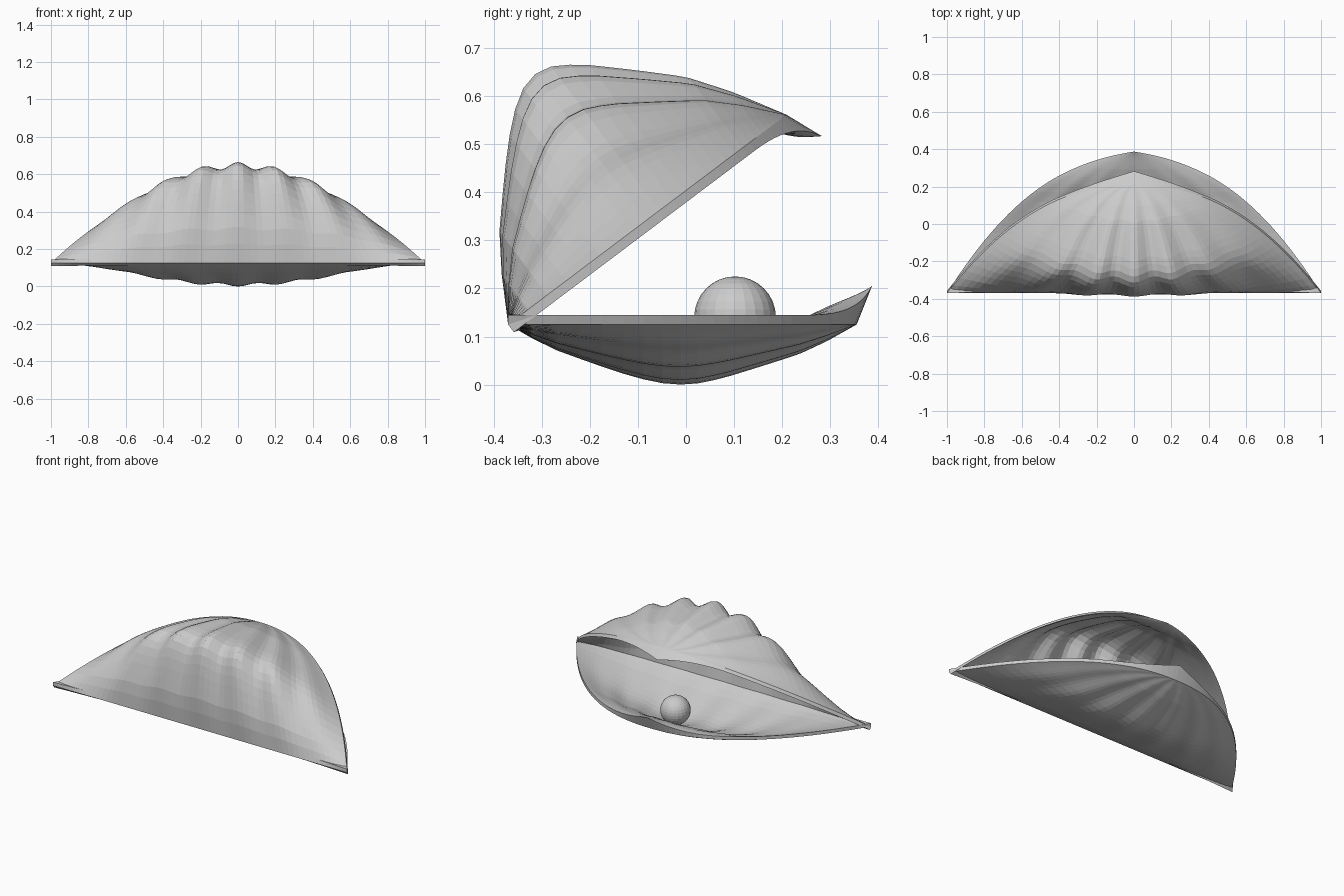
import bpy, bmesh, math

if "Cube" in bpy.data.objects:
    bpy.data.objects.remove(bpy.data.objects["Cube"])

HINGE_Y, HINGE_Z, LENGTH = -0.37, 0.125, 0.725
OPEN = math.radians(37)
# centre-line arch of the deep valve: (distance from hinge, height above rim)
ARCH = [(0, 0), (.045, .08), (.09, .152), (.16, .23), (.225, .3), (.30, .365), (.34, .381), (.375, .383),
        (.41, .368), (.46, .329), (.53, .263), (.605, .189), (.664, .105), (.725, 0)]
NT, NH = 56, 30


def arch(u):
    for (a, p), (b, q) in zip(ARCH, ARCH[1:]):
        if u <= b:
            return p + (q - p) * (u - a) / (b - a)
    return 0.0


def valve(name, depth, beak_start, place):
    """Ribbed half shell: outer skin, inner skin and a rim joining them."""
    bm = bmesh.new()

    def skin(inner):
        rows = []
        for j in range(NH + 1):
            h = 1 - j / NH                      # half width of this row
            u = LENGTH * (1 - h ** 2.2)
            row = []
            for i in range(NT + 1):
                t = -1 + 2 * i / NT
                cross = 1 - abs(t) ** (2.25 - 0.45 * u / LENGTH)
                rib = 0.935 + 0.065 * math.cos(2 * math.pi * t / 0.285)
                w = depth * arch(u) * cross * rib
                x, uu = t * h, u
                if inner:
                    w -= 0.02 + 0.006 * cross
                    x *= 1 - 0.015 * cross
                    uu += (0.36 - u) * 0.05 * cross * min(1, h / 0.3)
                    # skin lifts and stretches into a pointed beak
                    b = max(0, (u - beak_start) / (LENGTH - beak_start))
                    q = max(0, 1 - h / 0.4) ** 2
                    w += b * (-0.02 - 0.03 * b * cross - w)
                    w -= q * (0.06 - 0.03 * b * cross)
                    uu += 0.032 * q
                    if j == NH:
                        x, uu, w = 0, 0.757, -0.08
                row.append(bm.verts.new(place(x, uu, w)))
            rows.append(row)
        for a, b in zip(rows, rows[1:]):
            for i in range(NT):
                bm.faces.new((a[i], a[i + 1], b[i + 1], b[i]))
        return rows

    out, inn = skin(False), skin(True)

    # rim strips along the hinge edge and both curved sides
    def loop(r):
        return r[0] + [row[-1] for row in r[1:]] + [row[0] for row in r[-1:0:-1]]
    a, b = loop(out), loop(inn)
    for i in range(len(a)):
        k = (i + 1) % len(a)
        bm.faces.new((a[i], a[k], b[k], b[i]))
    bmesh.ops.remove_doubles(bm, verts=bm.verts, dist=1e-5)
    bmesh.ops.recalc_face_normals(bm, faces=bm.faces)
    me = bpy.data.meshes.new(name)
    bm.to_mesh(me)
    bm.free()
    ob = bpy.data.objects.new(name, me)
    bpy.context.collection.objects.link(ob)
    return ob


# lower valve lies flat, upper valve swings up about the hinge
valve("lower_shell", 0.327, 0.5, lambda x, u, w: (x, HINGE_Y + u, HINGE_Z - w))
c, s = math.cos(OPEN), math.sin(OPEN)
valve("upper_shell", 1.0, 0.66, lambda x, u, w: (x, HINGE_Y + u * c - w * s, HINGE_Z + u * s + w * c))

# pearl
bpy.ops.mesh.primitive_uv_sphere_add(segments=24, ring_count=16, radius=0.085, location=(0, 0.102, 0.14))
bpy.context.object.name = "pearl"
